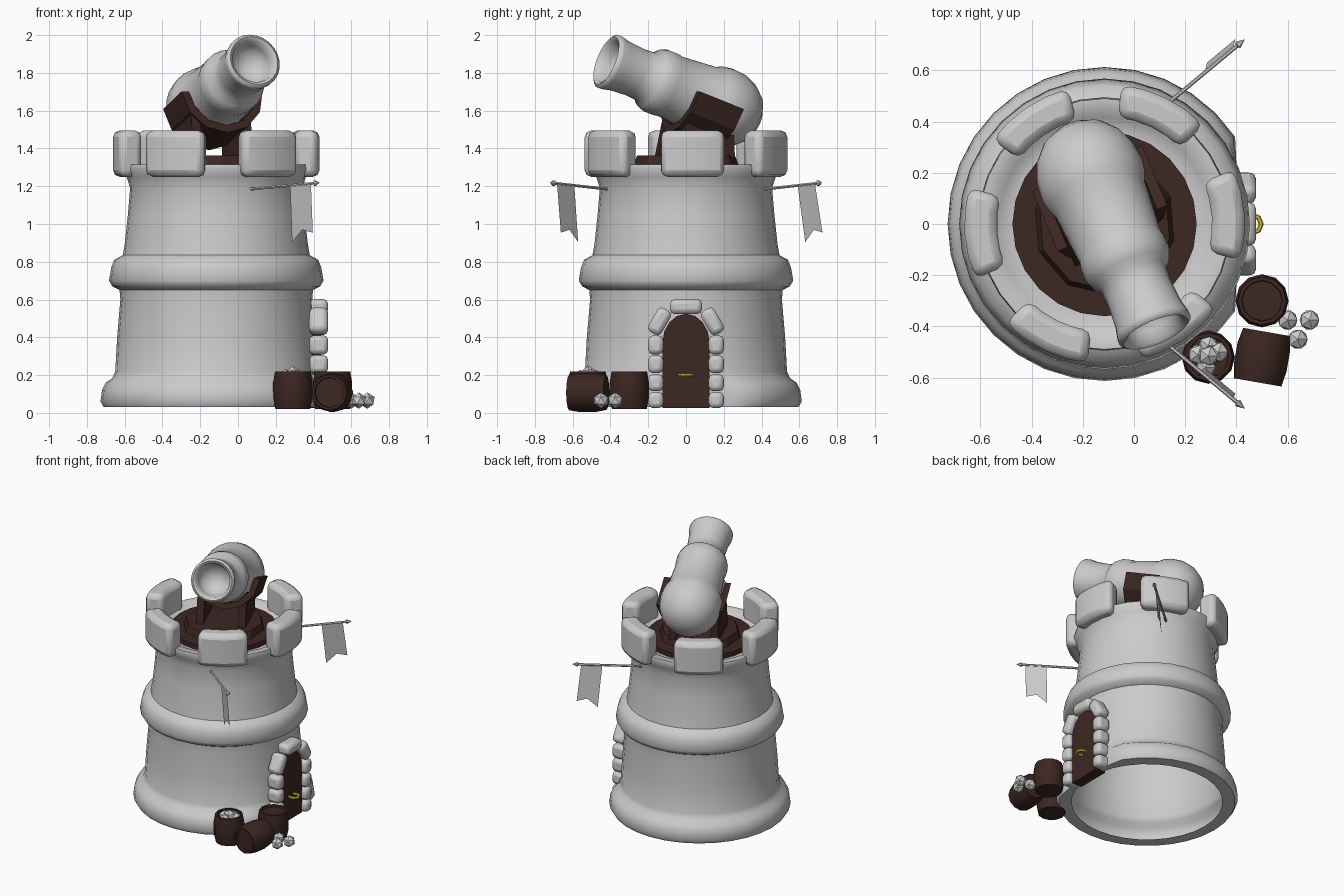
import bpy, bmesh, math
from mathutils import Vector, Matrix

if "Cube" in bpy.data.objects:
    bpy.data.objects.remove(bpy.data.objects["Cube"])

CX = -0.115  # tower axis


def material(name, rgb):
    m = bpy.data.materials.new(name)
    m.diffuse_color = (*rgb, 1)
    m.use_nodes = True
    m.node_tree.nodes["Principled BSDF"].inputs["Base Color"].default_value = m.diffuse_color
    return m


WOOD = material("dark_wood", (0.045, 0.02, 0.016))
BRASS = material("brass", (0.7, 0.6, 0.03))


def finish(bm, name, mat=None, angle=None, bevel=0, matrix=None, segments=2):
    if matrix is not None:
        bm.transform(matrix)
    bmesh.ops.recalc_face_normals(bm, faces=bm.faces)
    me = bpy.data.meshes.new(name)
    bm.to_mesh(me)
    bm.free()
    ob = bpy.data.objects.new(name, me)
    bpy.context.collection.objects.link(ob)
    if mat:
        me.materials.append(mat)
    if bevel:
        b = ob.modifiers.new("bevel", 'BEVEL')
        b.width, b.segments = bevel, segments
        b.limit_method, b.angle_limit = 'ANGLE', math.radians(35)
    if angle:
        bpy.ops.object.select_all(action='DESELECT')
        ob.select_set(True)
        bpy.context.view_layer.objects.active = ob
        bpy.ops.object.shade_smooth_by_angle(angle=math.radians(angle))
    return ob


def lathe(profile, n):
    """Revolve (r, z) points around z; r = 0 points become poles."""
    bm = bmesh.new()
    rings = []
    for r, z in profile:
        if r == 0:
            rings.append([bm.verts.new((0, 0, z))] * n)
        else:
            rings.append([bm.verts.new((r * math.cos(2 * math.pi * i / n),
                                        r * math.sin(2 * math.pi * i / n), z)) for i in range(n)])
    for a, b in zip(rings, rings[1:]):
        for i in range(n):
            j = (i + 1) % n
            bm.faces.new(dict.fromkeys((a[i], a[j], b[j], b[i])))
    return bm


def arc_block(r0, r1, z0, z1, a0, a1, n):
    """Curved block between two radii, heights and angles (degrees)."""
    bm = bmesh.new()
    cols = []
    for i in range(n + 1):
        a = math.radians(a0 + (a1 - a0) * i / n)
        cols.append([bm.verts.new((r * math.cos(a), r * math.sin(a), z))
                     for r, z in ((r0, z0), (r1, z0), (r1, z1), (r0, z1))])
    for a, b in zip(cols, cols[1:]):
        for k in range(4):
            bm.faces.new((a[k], a[(k + 1) % 4], b[(k + 1) % 4], b[k]))
    bm.faces.new(cols[0])
    bm.faces.new(cols[-1])
    return bm


def prism(pts, x0, x1):
    """Extrude a (y, z) outline along x."""
    bm = bmesh.new()
    a = [bm.verts.new((x0, y, z)) for y, z in pts]
    b = [bm.verts.new((x1, y, z)) for y, z in pts]
    bm.faces.new(a)
    bm.faces.new(b)
    for i in range(len(pts)):
        j = (i + 1) % len(pts)
        bm.faces.new((a[i], a[j], b[j], b[i]))
    return bm


def box(size):
    bm = bmesh.new()
    bmesh.ops.create_cube(bm, size=1, matrix=Matrix.Diagonal((*size, 1)))
    return bm


T = Matrix.Translation
tower = T((CX, 0, 0))

# Tower wall: open hollow bottom, base ring, middle ring, parapet walk
bm = lathe([(0.51, 0.03), (0.595, 0.03), (0.613, 0.06), (0.605, 0.12), (0.585, 0.16), (0.55, 0.185),
            (0.535, 0.22), (0.525, 0.4), (0.508, 0.6), (0.512, 0.65), (0.55, 0.67), (0.568, 0.7),
            (0.556, 0.77), (0.54, 0.81), (0.495, 0.835), (0.484, 0.9), (0.468, 1.05), (0.456, 1.19),
            (0.475, 1.25), (0.495, 1.29), (0.49, 1.315), (0.44, 1.315), (0.415, 1.29), (0.36, 1.28),
            (0, 1.28)], 32)
for v in bm.verts:  # base ring is interrupted at the doorway
    if v.co.z < 0.3 and abs(v.co.y) < 0.24 and v.co.x > 0:
        v.co.x = min(v.co.x, 0.515)
finish(bm, "tower_wall", angle=50, matrix=tower)

# Battlements
for k in range(6):
    c = 4 + 60 * k
    finish(arc_block(0.42, 0.548, 1.25, 1.495, c - 19, c + 19, 4), f"merlon_{k}",
           angle=50, bevel=0.035, matrix=tower)

# Floor disc and swivel base
finish(lathe([(0, 1.28), (0.36, 1.28), (0.36, 1.315), (0, 1.315)], 24), "floor_disc", WOOD, matrix=tower)
yaw = math.atan2(0.255, 0.61)
turn = tower @ Matrix.Rotation(yaw, 4, 'Z')
finish(lathe([(0, 1.31), (0.28, 1.31), (0.26, 1.362), (0, 1.362)], 10), "swivel_base", WOOD, matrix=turn)

# Carriage: two side supports and a half-round saddle
for s in (-1, 1):
    finish(prism([(-0.11, 1.35), (0.21, 1.35), (0.2, 1.56), (-0.05, 1.62)], s * 0.12, s * 0.17),
           "carriage_side", WOOD, matrix=turn)
start = Vector((-0.175, 0.2, 1.615))
axis = Vector((0.255, -0.61, 0.245))
gun = T(start) @ axis.to_track_quat('Z', 'Y').to_matrix().to_4x4()
finish(arc_block(0.19, 0.232, -0.02, 0.25, 180, 360, 6), "cannon_saddle", WOOD, matrix=gun)

# Cannon barrel with hollow muzzle
finish(lathe([(0, -0.205), (0.07, -0.197), (0.13, -0.165), (0.18, -0.105), (0.205, -0.04), (0.211, 0.03),
              (0.203, 0.08), (0.187, 0.12), (0.17, 0.33), (0.176, 0.36), (0.176, 0.41), (0.162, 0.45),
              (0.136, 0.475), (0.132, 0.54), (0.139, 0.64), (0.15, 0.69), (0.15, 0.71), (0.135, 0.72),
              (0.118, 0.71), (0.11, 0.66), (0.09, 0.6), (0, 0.57)], 24),
       "cannon_barrel", angle=60, matrix=gun)

# Door with arched top
arch = [(0.125 * math.cos(math.pi * i / 8), 0.37 + 0.155 * math.sin(math.pi * i / 8)) for i in range(9)]
finish(prism([(-0.125, 0.025), (0.125, 0.025)] + arch, 0.36, 0.44), "door", WOOD)
bm = lathe([(0.035 + 0.01 * math.cos(a * math.pi / 3), 0.01 * math.sin(a * math.pi / 3)) for a in range(7)], 8)
finish(bm, "door_handle", BRASS, matrix=T((0.462, 0, 0.2)))

# Door frame stones
for s in (-1, 1):
    for z, h in ((0.068, 0.085), (0.16, 0.09), (0.258, 0.095), (0.36, 0.1)):
        finish(box((0.1, 0.08, h)), "frame_stone", angle=60, bevel=0.024, matrix=T((0.427, s * 0.16, z)))
    finish(box((0.1, 0.08, 0.145)), "frame_arch_stone", angle=60, bevel=0.026,
           matrix=T((0.427, s * 0.14, 0.485)) @ Matrix.Rotation(s * math.radians(30), 4, 'X'))
finish(box((0.1, 0.17, 0.08)), "frame_keystone", angle=60, bevel=0.026, matrix=T((0.427, 0, 0.563)))

# Flags: pole, pointed tip and swallow-tailed cloth on both sides
for s, lean in ((1, 0.04), (-1, -0.02)):
    a, b = Vector((0.07, s * 0.42, 1.185)), Vector((0.425, s * 0.715, 1.218))
    length = (b - a).length
    finish(lathe([(0, 0), (0.008, 0), (0.008, length - 0.03), (0.016, length - 0.025), (0, length + 0.01)], 6),
           "flag_pole", matrix=T(a) @ (b - a).to_track_quat('Z', 'Y').to_matrix().to_4x4())
    bm = bmesh.new()
    pa, pb = a.lerp(b, 0.58), a.lerp(b, 0.89)
    out = Vector((0.01, s * lean, 0))
    pts = [pa, pb, pb + out + Vector((0, 0, -0.26)), pa.lerp(pb, 0.5) + out + Vector((0, 0, -0.24)),
           pa + out + Vector((0, 0, -0.3))]
    bm.faces.new([bm.verts.new(p) for p in pts])
    finish(bm, "flag_cloth")

# Casks: two standing (one open, filled with shot) and one lying
def cask(name, matrix, lid):
    finish(lathe([(0, -0.1), (0.092, -0.1), (0.104, -0.04), (0.104, 0.04), (0.094, 0.1),
                  (0.08, 0.1), (0.078, lid), (0, lid)], 12), name, WOOD, angle=35, matrix=matrix)


cask("cask_standing", T((0.5, -0.3, 0.12)), 0.085)
cask("cask_filled", T((0.29, -0.52, 0.12)), 0.03)
lying = Vector((-0.035, -0.2, 0)).to_track_quat('Z', 'Y').to_matrix().to_4x4()
cask("cask_lying", T((0.5, -0.52, 0.108)) @ lying, 0.085)

# Round shot
for p in ((0.6, -0.375, 0.065), (0.685, -0.375, 0.065), (0.64, -0.45, 0.065), (0.25, -0.51, 0.19),
          (0.29, -0.475, 0.185), (0.33, -0.5, 0.19), (0.28, -0.56, 0.185), (0.29, -0.515, 0.205)):
    bm = bmesh.new()
    bmesh.ops.create_icosphere(bm, subdivisions=1, radius=0.043)
    finish(bm, "cannon_shot", matrix=T(p))
